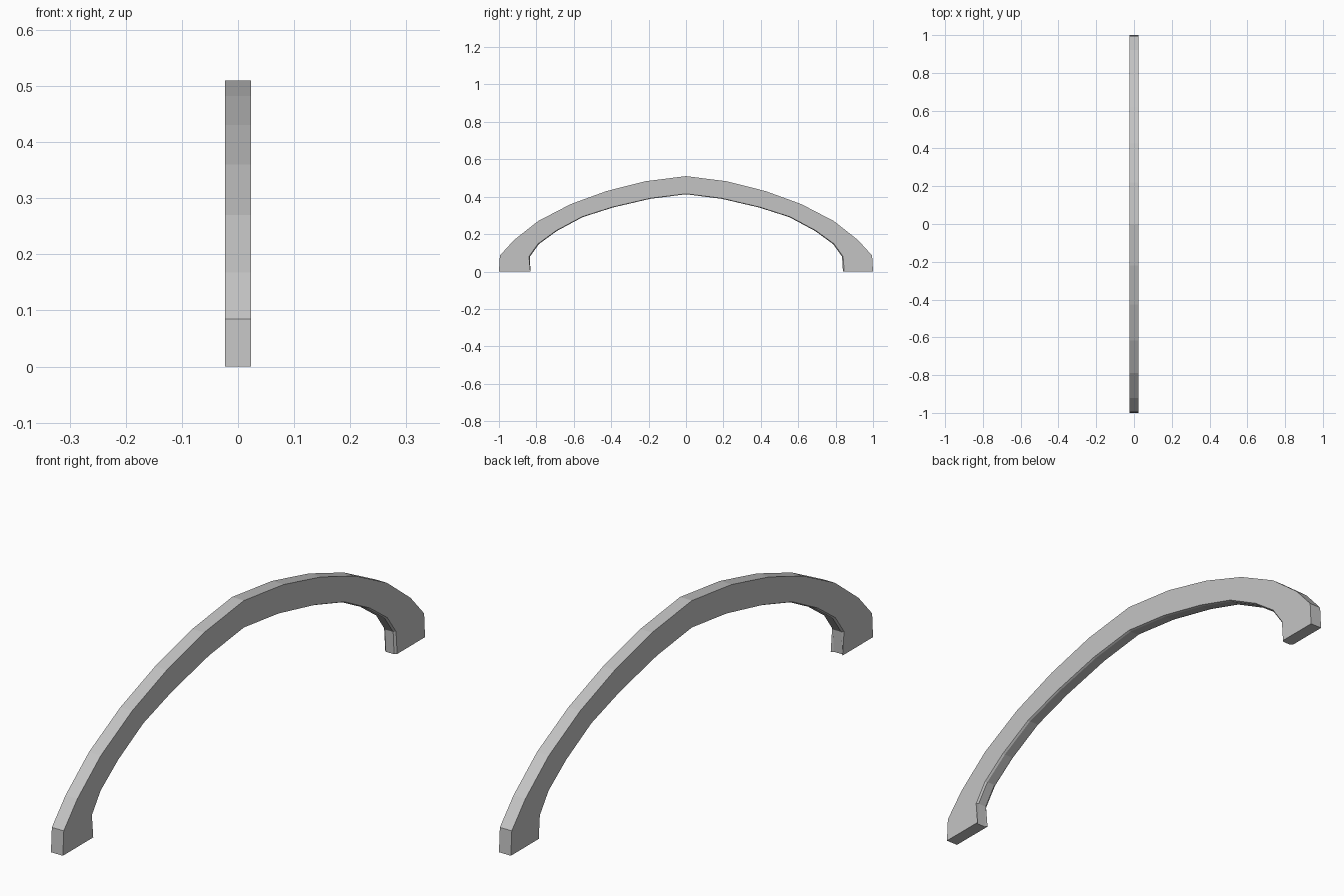
import bpy
import bmesh

default_cube = bpy.data.objects.get("Cube")
if default_cube:
    bpy.data.objects.remove(default_cube, do_unlink=True)

HALF_WIDTH = 0.023
CHAMFER = 0.007

# Half profiles from foot to crown, as (y, z)
OUTER = [(1.0, 0), (0.995, 0.085), (0.92, 0.168), (0.79, 0.27),
         (0.617, 0.36), (0.425, 0.43), (0.22, 0.482), (0, 0.51)]
INNER = [(0.839, 0), (0.834, 0.08), (0.786, 0.147), (0.69, 0.217),
         (0.552, 0.291), (0.392, 0.342), (0.19, 0.389), (0, 0.413)]


def mirrored(half):
    """Continue a half profile over the crown to the other foot."""
    return half + [(-y, z) for y, z in reversed(half[:-1])]


def section(outer, inner):
    """Cross-section of the rib, with both inner edges chamfered."""
    (oy, oz), (iy, iz) = outer, inner
    ry = iy * (1 + CHAMFER)
    rz = iz * (1 + CHAMFER)
    if iz == 0:
        ry = iy + CHAMFER
    w, c = HALF_WIDTH, HALF_WIDTH - CHAMFER
    return [(-w, oy, oz), (w, oy, oz), (w, ry, rz),
            (c, iy, iz), (-c, iy, iz), (-w, ry, rz)]


# Loft the arch through its sections
bm = bmesh.new()
rings = [[bm.verts.new(p) for p in section(o, i)]
         for o, i in zip(mirrored(OUTER), mirrored(INNER))]
for a, b in zip(rings, rings[1:]):
    for k in range(len(a)):
        n = (k + 1) % len(a)
        bm.faces.new((a[k], a[n], b[n], b[k]))

# Close the two feet
bm.faces.new(rings[0])
bm.faces.new(rings[-1])
bmesh.ops.recalc_face_normals(bm, faces=bm.faces)

mesh = bpy.data.meshes.new("arch_rib")
bm.to_mesh(mesh)
bm.free()
arch = bpy.data.objects.new("arch_rib", mesh)
bpy.context.collection.objects.link(arch)

# Plain grey finish
grey = bpy.data.materials.new("light_grey")
grey.use_nodes = True
colour = (0.55, 0.55, 0.55, 1)
grey.diffuse_color = colour
grey.node_tree.nodes["Principled BSDF"].inputs["Base Color"].default_value = colour
mesh.materials.append(grey)
